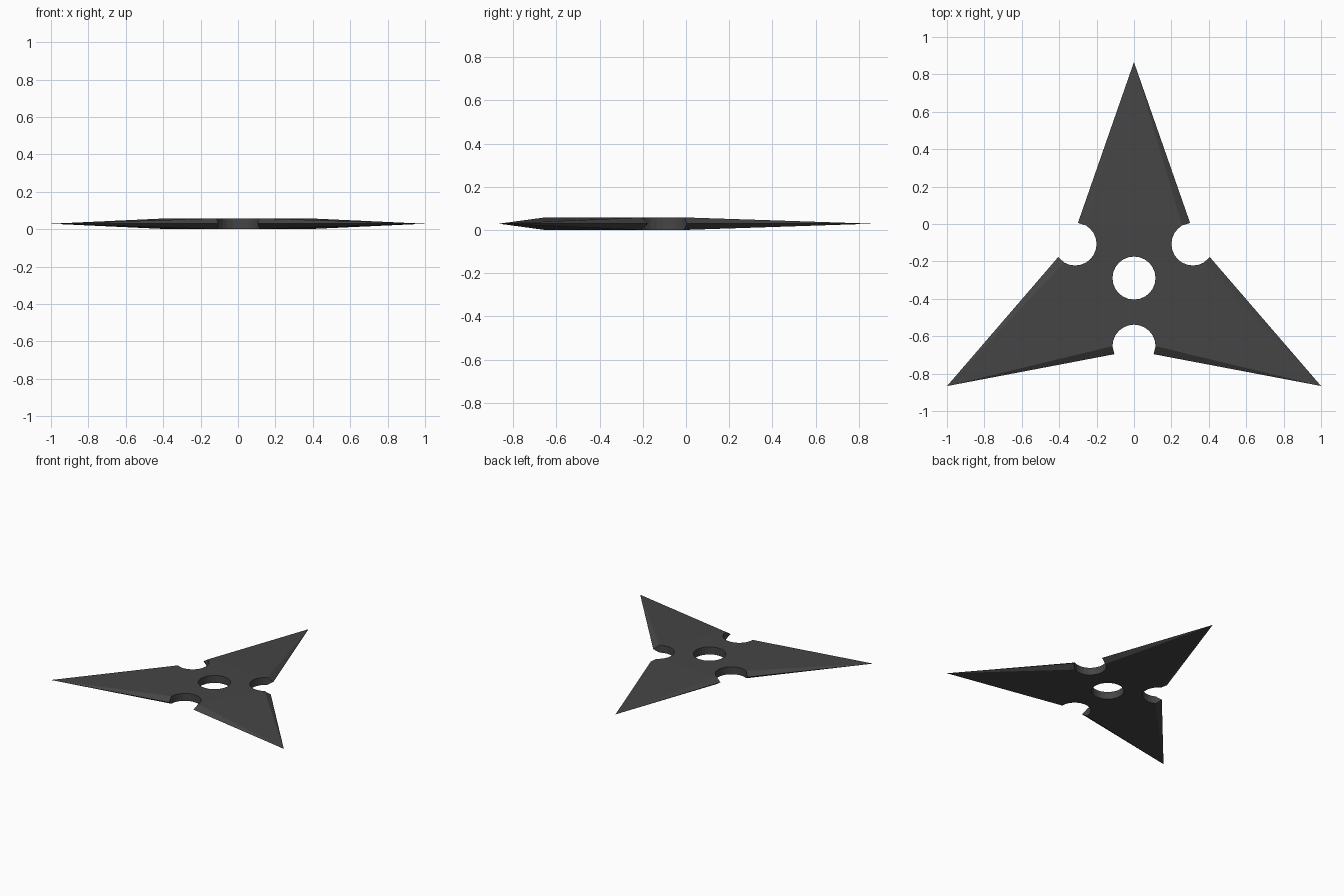
import bpy, bmesh
from math import sin, cos, pi
from mathutils import Vector, Matrix

if "Cube" in bpy.data.objects:
    bpy.data.objects.remove(bpy.data.objects["Cube"])

H = 0.058            # full thickness
R = 0.115            # radius of hole and notches
N = 24               # sides of a full circle
CY = -0.289          # centre of the star
NOTCH_Y = -0.364     # notch centre, relative to the star centre

bm = bmesh.new()


def vert(x, y, z, turn=0):
    p = Matrix.Rotation(turn * 2 * pi / 3, 3, 'Z') @ Vector((x, y, z))
    return bm.verts.new(p + Vector((0, CY, 0)))


def circle(cy, count, z, turn=0):
    return [vert(R * cos(2 * pi * i / N), cy + R * sin(2 * pi * i / N), z, turn)
            for i in range(count)]


# vertical wall of the centre hole
hole = [circle(0, N, z) for z in (0, H)]
for i in range(N):
    j = (i + 1) % N
    bm.faces.new((hole[0][i], hole[0][j], hole[1][j], hole[1][i]))

# notch walls, with their bevelled corners
notches = []
for k in range(3):
    lo, hi = (circle(NOTCH_Y, N // 2 + 1, z, k) for z in (0, H))
    right, left = (vert(s * 0.105, NOTCH_Y - 0.043, H / 2, k) for s in (1, -1))
    for i in range(N // 2):
        bm.faces.new((lo[i], lo[i + 1], hi[i + 1], hi[i]))
    bm.faces.new((lo[0], hi[0], right))
    bm.faces.new((lo[-1], hi[-1], left))
    notches.append((lo, hi, right, left))

# pointed blades: sloping face plus two ground edges on each side
for k in range(3):
    tip = vert(1, -0.577, H / 2, k)
    a, b = notches[k], notches[(k + 1) % 3]
    for side in (0, 1):
        bm.faces.new((tip, a[side][0], b[side][-1]))
        bm.faces.new((tip, a[side][0], a[2]))
        bm.faces.new((tip, b[side][-1], b[3]))

# flat core faces around the hole, top and bottom
for side in (0, 1):
    outline = []
    for n in notches:
        outline += n[side][::-1]
    edges = []
    for loop in (outline, hole[side]):
        for u, v in zip(loop, loop[1:] + loop[:1]):
            edges.append(bm.edges.get((u, v)) or bm.edges.new((u, v)))
    bmesh.ops.triangle_fill(bm, edges=edges, use_beauty=True,
                            normal=(0, 0, 1 if side else -1))

bmesh.ops.recalc_face_normals(bm, faces=bm.faces[:])
mesh = bpy.data.meshes.new("throwing_star")
bm.to_mesh(mesh)
bm.free()
star = bpy.data.objects.new("throwing_star", mesh)
bpy.context.collection.objects.link(star)

# dark steel
steel = bpy.data.materials.new("dark_steel")
steel.diffuse_color = (0.06, 0.06, 0.06, 1)
steel.use_nodes = True
steel.node_tree.nodes["Principled BSDF"].inputs["Base Color"].default_value = steel.diffuse_color
mesh.materials.append(steel)
